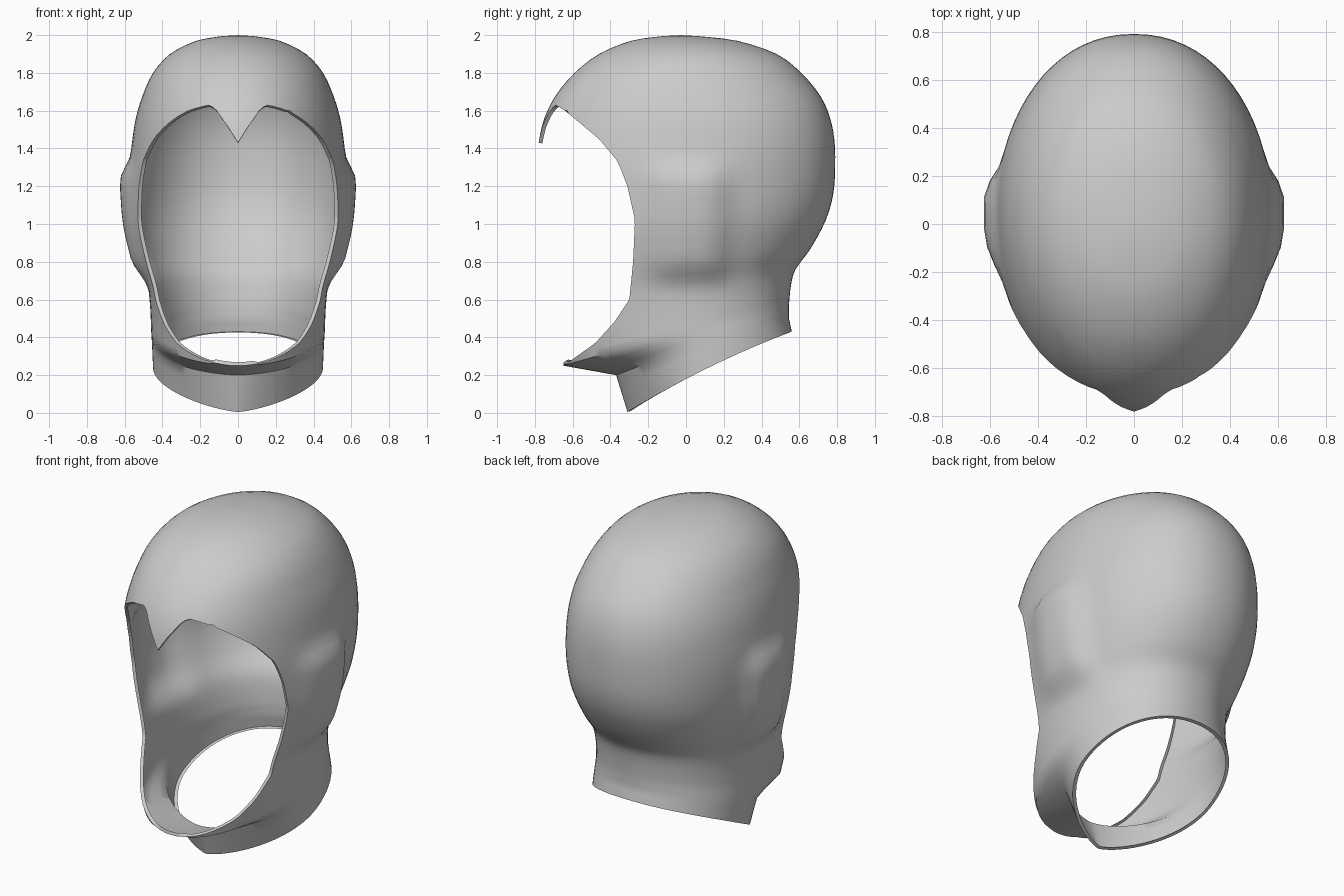
import bpy, bmesh, math

if "Cube" in bpy.data.objects:
    bpy.data.objects.remove(bpy.data.objects["Cube"])

COLS = 72     # points around each ring
STEPS = 3     # smooth steps between guide rings

# guide rings: front y, front z, back y, back z, half width, centre y, front pointedness
RINGS = [
    (-.31, .005, .56, .43, .45, .12, 1.45),
    (-.37, .20, .545, .50, .455, .08, 1.2),
    (-.65, .25, .545, .57, .46, .02, 1.0),
    (-.71, .42, .555, .67, .465, .0, .95),
    (-.77, .60, .58, .76, .48, .0, .9),
    (-.80, .76, .66, .87, .515, .02, .85),
    (-.80, .95, .74, 1.02, .553, .04, .8),
    (-.80, 1.13, .78, 1.16, .568, .05, .83),
    (-.79, 1.30, .79, 1.31, .572, .05, .9),
    (-.78, 1.43, .785, 1.45, .56, .05, .93),
    (-.75, 1.56, .76, 1.57, .54, .04, .95),
    (-.69, 1.68, .71, 1.68, .505, .02, .95),
    (-.59, 1.80, .61, 1.80, .45, .0, .95),
    (-.46, 1.90, .48, 1.90, .36, .0, 1.0),
    (-.29, 1.97, .27, 1.97, .22, -.02, 1.0),
    (-.12, 1.995, .06, 1.995, .08, -.03, 1.0),
]
# face opening: rim depth by height, and brow height by distance from the middle
RIM = [(.25, -.65), (.27, -.62), (.37, -.48), (.48, -.38), (.6, -.30), (.8, -.28), (1.02, -.27),
       (1.2, -.31), (1.33, -.36), (1.45, -.46), (1.6, -.64), (1.66, -.74)]
BROW = [(0, 1.43), (.05, 1.51), (.12, 1.61), (.17, 1.64), (.28, 1.61), (.42, 1.53), (.5, 1.5)]


def lerp_table(table, t):
    if t <= table[0][0]:
        return table[0][1]
    for (a, va), (b, vb) in zip(table, table[1:]):
        if t <= b:
            return va + (vb - va) * (t - a) / (b - a)
    return table[-1][1]


def smooth(a, b, t):
    t = min(1, max(0, (t - a) / (b - a)))
    return t * t * (3 - 2 * t)


def spline(p0, p1, p2, p3, t):
    return [.5 * (2 * b + (c - a) * t + (2 * a - 5 * b + 4 * c - d) * t * t
                  + (3 * b - a - 3 * c + d) * t ** 3) for a, b, c, d in zip(p0, p1, p2, p3)]


def ring_point(ring, angle):
    yf, zf, yb, zb, w, yc, power = ring
    c, s = -math.cos(angle), math.sin(angle)
    y = yc + c * (yb - yc if c > 0 else yc - yf)
    t = (y - yf) / (yb - yf)
    # low rings bow up slightly along the sides
    z = zf + (zb - zf) * t + .1 * t * (1 - t) * (1 - smooth(.0, .4, zf))
    # pointed or full front, slightly full back
    x = w * math.copysign(abs(s) ** (power if c < 0 else .93), s)
    # soft ear swelling
    ear = smooth(.64, .82, z) * (1 - smooth(1.22, 1.38, z)) * smooth(-.3, -.04, y) * (1 - smooth(.12, .28, y))
    return x + math.copysign(.054 * ear, x) * (abs(x) > .3), y, z


def opening(co):
    # negative inside the face opening
    d = max(co.y - lerp_table(RIM, co.z), co.z - lerp_table(BROW, abs(co.x)), .25 - co.z)
    return d if abs(d) > 1e-5 else 1e-5


bm = bmesh.new()

# closed hood shell from rings, straight up to the chin edge and curved above it
guides = []
for i in range(len(RINGS) - 1):
    before = RINGS[max(i - 1, 2)]
    after = RINGS[min(i + 2, len(RINGS) - 1)]
    for s in range(STEPS):
        t = s / STEPS
        if i < 2:
            guides.append([p + (q - p) * t for p, q in zip(RINGS[i], RINGS[i + 1])])
        else:
            guides.append(spline(before, RINGS[i], RINGS[i + 1], after, t))
guides.append(RINGS[-1])
rows = [[bm.verts.new(ring_point(g, 2 * math.pi * k / COLS)) for k in range(COLS)] for g in guides]
for lo, hi in zip(rows, rows[1:]):
    for k in range(COLS):
        n = (k + 1) % COLS
        bm.faces.new((lo[k], lo[n], hi[n], hi[k]))
crown = bm.verts.new((0, -.03, 2))
for k in range(COLS):
    bm.faces.new((rows[-1][k], rows[-1][(k + 1) % COLS], crown))
bmesh.ops.triangulate(bm, faces=bm.faces[:])

# cut the face opening along its outline
value = {v: opening(v.co) for v in bm.verts}
cut = set()
for e in bm.edges[:]:
    a, b = e.verts
    if value[a] * value[b] < 0:
        lo, hi = a.co.copy(), b.co.copy()
        for _ in range(20):
            mid = (lo + hi) / 2
            if opening(mid) * value[a] > 0:
                lo = mid
            else:
                hi = mid
        t = (lo - a.co).length / (b.co - a.co).length
        _, v = bmesh.utils.edge_split(e, a, min(.98, max(.02, t)))
        cut.add(v)
for f in bm.faces[:]:
    ends = [v for v in f.verts if v in cut]
    if len(ends) == 2:
        bmesh.utils.face_split(f, ends[0], ends[1])
inside = [f for f in bm.faces if any(value.get(v, 1) < 0 for v in f.verts)]
bmesh.ops.delete(bm, geom=inside, context='FACES')
bmesh.ops.remove_doubles(bm, verts=bm.verts[:], dist=.008)
bmesh.ops.recalc_face_normals(bm, faces=bm.faces[:])
top = max(bm.faces, key=lambda f: f.calc_center_median().z)
if top.normal.z < 0:
    bmesh.ops.reverse_faces(bm, faces=bm.faces[:])

mesh = bpy.data.meshes.new("hood")
bm.to_mesh(mesh)
bm.free()
hood = bpy.data.objects.new("hood", mesh)
bpy.context.collection.objects.link(hood)

grey = bpy.data.materials.new("plain grey")
grey.diffuse_color = (.6, .6, .6, 1)
grey.use_nodes = True
grey.node_tree.nodes["Principled BSDF"].inputs["Base Color"].default_value = grey.diffuse_color
mesh.materials.append(grey)

# narrow turned-in hem on both openings, then soft shading
bpy.context.view_layer.objects.active = hood
hood.select_set(True)
hem = hood.modifiers.new("hem", 'SOLIDIFY')
hem.thickness = .02
hem.offset = -1
hem.use_rim = True
hem.use_rim_only = True
bpy.ops.object.modifier_apply(modifier=hem.name)
bpy.ops.object.shade_smooth_by_angle(angle=math.radians(45))
